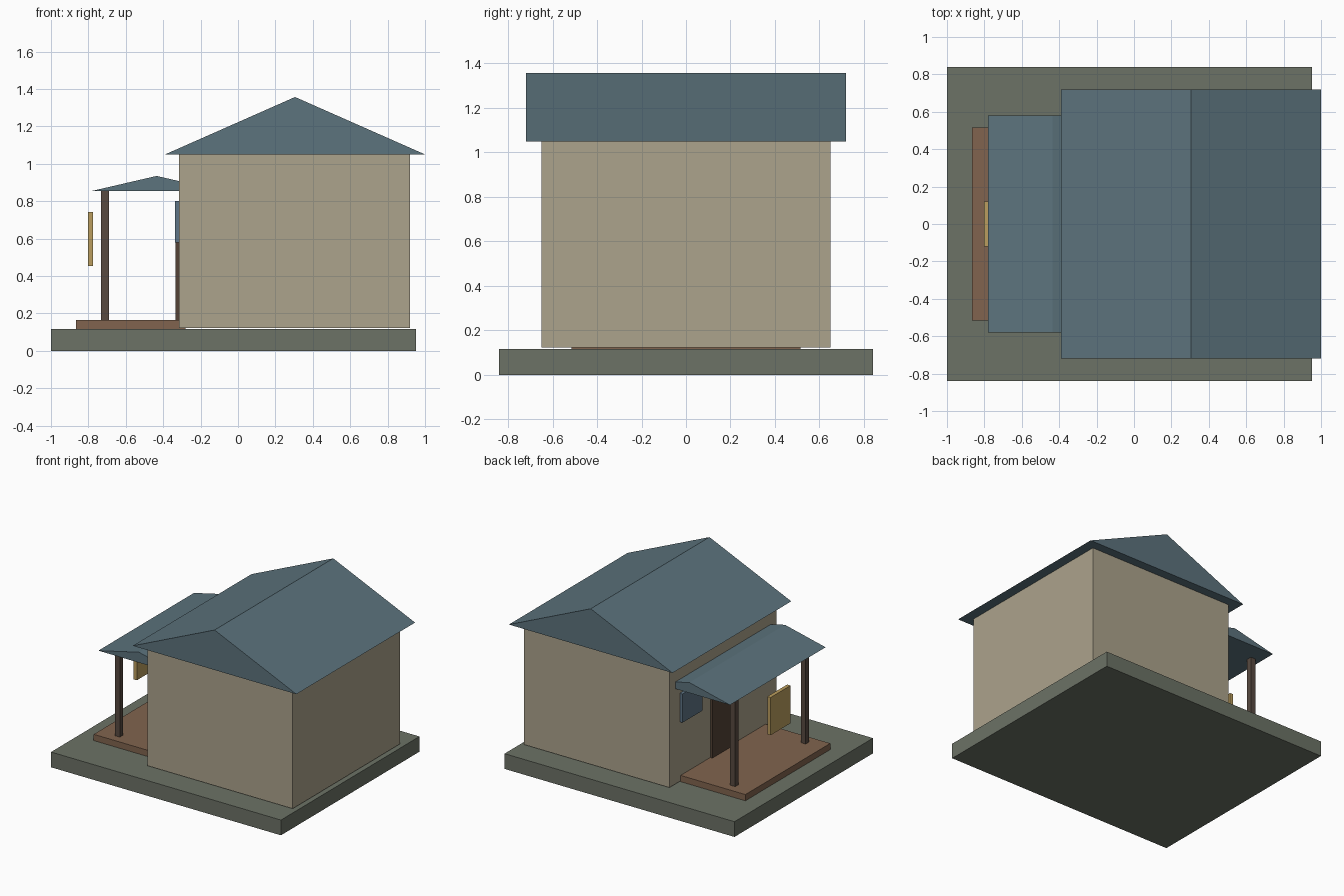
import bpy
import bmesh

cube = bpy.data.objects.get("Cube")
if cube:
    bpy.data.objects.remove(cube, do_unlink=True)


def material(name, r, g, b):
    """Flat material from 8-bit display colour, stored as linear."""
    def lin(c):
        c /= 255
        return c / 12.92 if c <= 0.04045 else ((c + 0.055) / 1.055) ** 2.4
    colour = (lin(r), lin(g), lin(b), 1)
    mat = bpy.data.materials.new(name)
    mat.use_nodes = True
    mat.diffuse_color = colour
    bsdf = next(n for n in mat.node_tree.nodes if n.type == "BSDF_PRINCIPLED")
    bsdf.inputs["Base Color"].default_value = colour
    bsdf.inputs["Roughness"].default_value = 0.9
    return mat


STONE = material("grey green stone", 108, 114, 102)
PLASTER = material("tan plaster", 172, 163, 140)
ROOF = material("slate blue roof", 92, 115, 125)
DECK = material("brown deck wood", 129, 100, 78)
POST = material("dark post wood", 88, 74, 64)
DOOR = material("dark door wood", 84, 66, 54)
GLASS = material("blue glass", 94, 117, 134)
GOLD = material("ochre sign", 187, 158, 94)


def prism(name, profile, y0, y1, mat):
    """Extrude an x-z profile along y."""
    bm = bmesh.new()
    face = bm.faces.new([bm.verts.new((x, y0, z)) for x, z in profile])
    ext = bmesh.ops.extrude_face_region(bm, geom=[face])
    verts = [g for g in ext["geom"] if isinstance(g, bmesh.types.BMVert)]
    bmesh.ops.translate(bm, verts=verts, vec=(0, y1 - y0, 0))
    bmesh.ops.recalc_face_normals(bm, faces=bm.faces)
    mesh = bpy.data.meshes.new(name)
    bm.to_mesh(mesh)
    bm.free()
    mesh.materials.append(mat)
    obj = bpy.data.objects.new(name, mesh)
    bpy.context.scene.collection.objects.link(obj)
    return obj


def box(name, x0, x1, y0, y1, z0, z1, mat):
    return prism(name, [(x0, z0), (x1, z0), (x1, z1), (x0, z1)], y0, y1, mat)


def gable_roof(name, x0, x1, half_depth, eave, ridge):
    profile = [(x0, eave), (x1, eave), ((x0 + x1) / 2, ridge)]
    return prism(name, profile, -half_depth, half_depth, ROOF)


# House body on its slab
box("foundation", -1, 0.953, -0.84, 0.84, 0, 0.117, STONE)
box("walls", -0.315, 0.92, -0.65, 0.65, 0.123, 1.05, PLASTER)
gable_roof("main_roof", -0.39, 1.0, 0.72, 1.05, 1.357)

# Porch on the entrance side
box("porch_deck", -0.865, -0.28, -0.515, 0.515, 0.117, 0.165, DECK)
gable_roof("porch_roof", -0.78, -0.09, 0.58, 0.855, 0.935)
box("hanging_sign", -0.803, -0.775, -0.12, 0.12, 0.453, 0.743, GOLD)

# Entrance wall details
box("door", -0.333, -0.31, -0.155, 0.155, 0.165, 0.72, DOOR)

# Paired posts and windows
for side, s in (("front", -1), ("back", 1)):
    py, wy = s * 0.428, s * 0.405
    box(f"{side}_porch_post", -0.732, -0.69, py - 0.021, py + 0.021, 0.165, 0.855, POST)
    box(f"{side}_window", -0.338, -0.31, wy - 0.12, wy + 0.12, 0.58, 0.8, GLASS)
